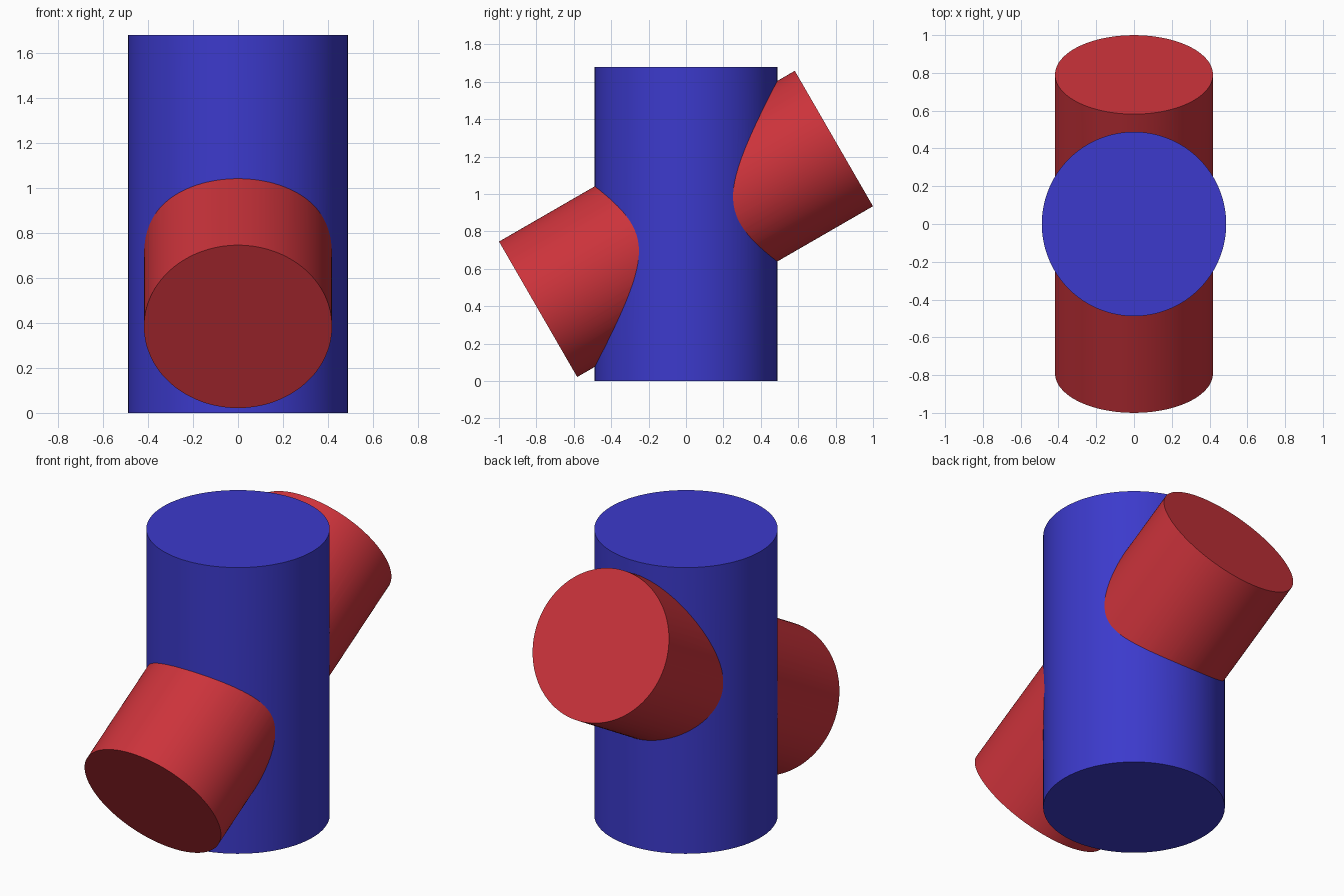
import bpy, math

if "Cube" in bpy.data.objects:
    bpy.data.objects.remove(bpy.data.objects["Cube"])


def material(name, srgb):
    m = bpy.data.materials.new(name)
    lin = [((c / 255 + 0.055) / 1.055) ** 2.4 for c in srgb]
    m.diffuse_color = (*lin, 1)
    m.use_nodes = True
    m.node_tree.nodes["Principled BSDF"].inputs["Base Color"].default_value = m.diffuse_color
    return m


MATERIALS = [material("blue", (60, 58, 204)), material("red", (204, 51, 59))]


def cylinder(name, radius, length, tilt, mat_index):
    bpy.ops.mesh.primitive_cylinder_add(
        vertices=128, radius=radius, depth=length,
        location=(0, 0, 0.84), rotation=(tilt, 0, 0))
    ob = bpy.context.object
    ob.name = name
    for m in MATERIALS:
        ob.data.materials.append(m)
    for p in ob.data.polygons:
        p.material_index = mat_index
    return ob


# Upright column, and a slanted bar rising 30 degrees towards the back
column = cylinder("column", 0.488, 1.68, 0, 0)
bar = cylinder("slanted_bar", 0.418, 1.826, math.radians(-60), 1)

# Fuse both into one solid, leaving no hidden inner faces
union = column.modifiers.new("fuse", 'BOOLEAN')
union.operation = 'UNION'
union.solver = 'EXACT'
union.object = bar
bpy.ops.object.select_all(action='DESELECT')
column.select_set(True)
bpy.context.view_layer.objects.active = column
bpy.ops.object.modifier_apply(modifier=union.name)
bpy.data.objects.remove(bar)
column.name = "column_with_slanted_bar"

# Smooth sides with crisp rims and seams
bpy.ops.object.shade_smooth_by_angle(angle=math.radians(20))
